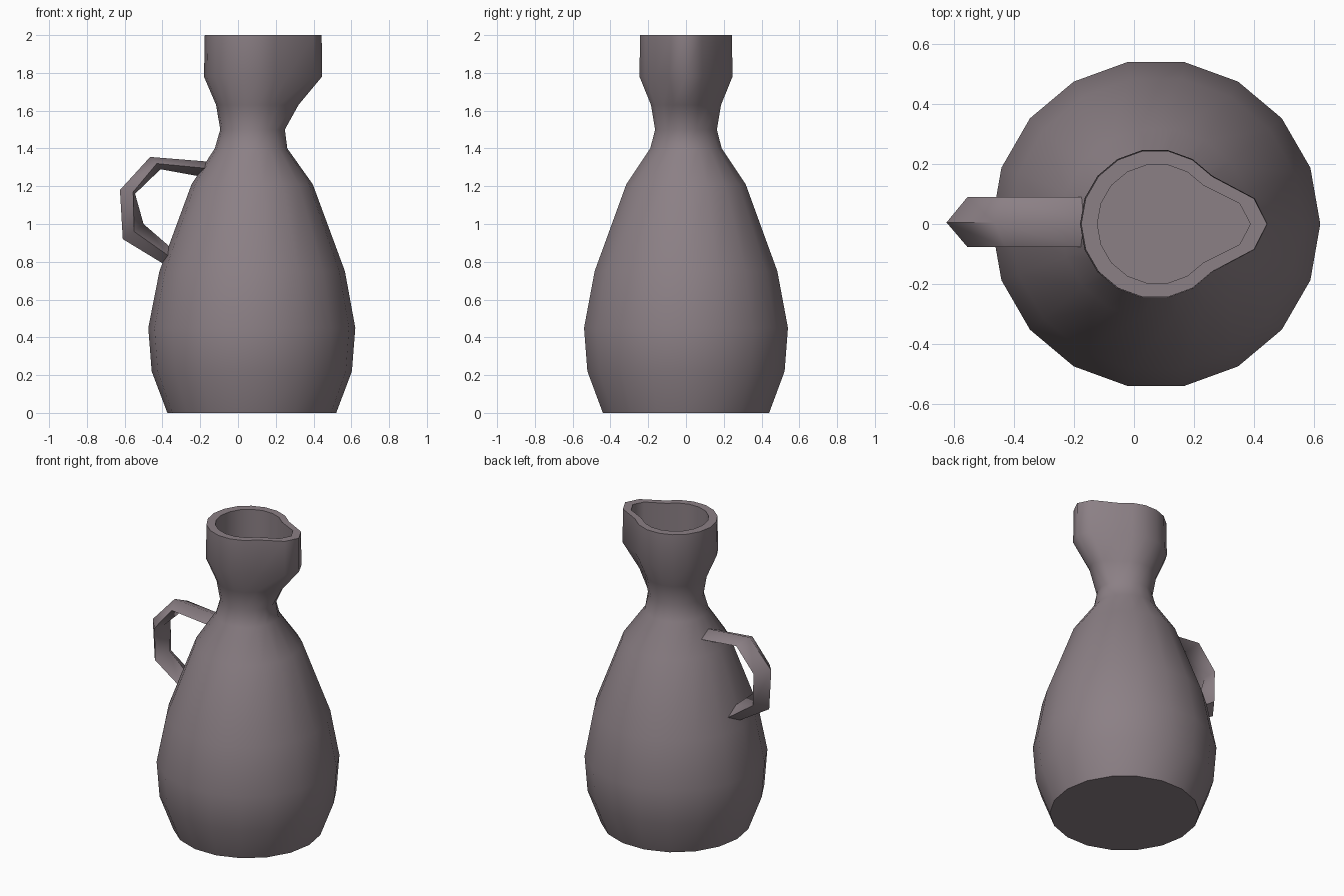
import bpy, bmesh, math

if "Cube" in bpy.data.objects:
    bpy.data.objects.remove(bpy.data.objects["Cube"])

SIDES = 18

clay = bpy.data.materials.new("mauve_grey_clay")
clay.diffuse_color = (0.26, 0.215, 0.235, 1)
clay.use_nodes = True
clay.node_tree.nodes["Principled BSDF"].inputs["Base Color"].default_value = clay.diffuse_color


def ring(bm, z, r, cx, spout):
    """Round ring whose +x side is pulled out into a pouring lip."""
    verts = []
    for i in range(SIDES):
        a = 2 * math.pi * i / SIDES
        pull = {0: spout, 1: spout * 0.78, SIDES - 1: spout * 0.78}.get(i, 0)
        verts.append(bm.verts.new((cx + r * math.cos(a) + pull, r * math.sin(a), z)))
    return verts


def skin(bm, rings):
    """Bridge consecutive rings and cap both ends."""
    for a, b in zip(rings, rings[1:]):
        n = len(a)
        for i in range(n):
            j = (i + 1) % n
            bm.faces.new((a[i], a[j], b[j], b[i]))
    bm.faces.new(rings[0][::-1])
    bm.faces.new(rings[-1])


def finish(bm, name):
    bmesh.ops.recalc_face_normals(bm, faces=bm.faces[:])
    mesh = bpy.data.meshes.new(name)
    bm.to_mesh(mesh)
    bm.free()
    mesh.materials.append(clay)
    obj = bpy.data.objects.new(name, mesh)
    bpy.context.collection.objects.link(obj)
    bpy.ops.object.select_all(action='DESELECT')
    obj.select_set(True)
    bpy.context.view_layer.objects.active = obj
    bpy.ops.object.shade_smooth_by_angle(angle=math.radians(58))
    return obj


# Jug body, neck, lip and recessed mouth: height, radius, centre x, lip pull
profile = [
    (0.00, 0.447, 0.073, 0), (0.22, 0.530, 0.073, 0), (0.45, 0.548, 0.073, 0),
    (0.75, 0.491, 0.075, 0), (1.21, 0.321, 0.075, 0), (1.40, 0.192, 0.069, 0),
    (1.50, 0.166, 0.072, 0.01), (1.63, 0.188, 0.072, 0.06),
    (1.78, 0.250, 0.070, 0.125), (2.00, 0.247, 0.071, 0.125),
    (2.00, 0.200, 0.078, 0.110), (1.76, 0.200, 0.078, 0.110),
]
bm = bmesh.new()
skin(bm, [ring(bm, *p) for p in profile])
finish(bm, "jug_body")

# Handle: outer ridge, side and inner points (x, z) along the loop
sections = [
    ((-0.155, 1.33), (-0.17, 1.295), (-0.19, 1.25)),
    ((-0.465, 1.355), (-0.43, 1.32), (-0.41, 1.29)),
    ((-0.625, 1.18), (-0.555, 1.17), (-0.545, 1.16)),
    ((-0.61, 0.92), (-0.55, 0.96), (-0.50, 1.00)),
    ((-0.38, 0.78), (-0.365, 0.83), (-0.35, 0.87)),
]
bm = bmesh.new()
rings = []
for outer, side, inner in sections:
    pts = ((outer, 0.005), (side, 0.09), (inner, 0.005), (side, -0.077))
    rings.append([bm.verts.new((p[0], y, p[1])) for p, y in pts])
skin(bm, rings)
finish(bm, "handle")
